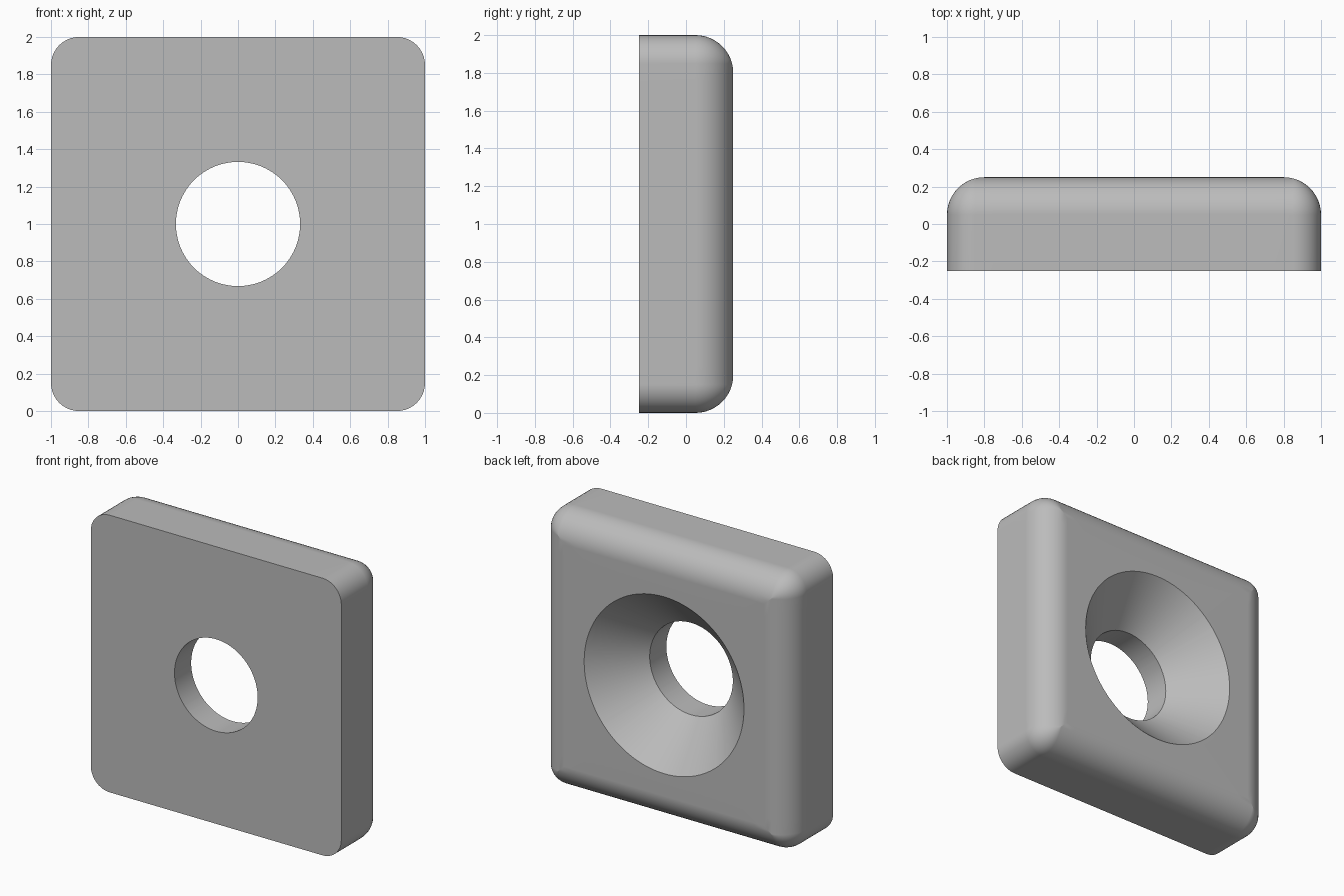
import bpy, bmesh
from math import sin, cos, tan, atan2, pi

cube = bpy.data.objects.get("Cube")
if cube:
    bpy.data.objects.remove(cube, do_unlink=True)

HALF, CORNER, FILLET = 1.0, 0.15, 0.2
FRONT, BACK = -0.25, 0.25
HOLE_R, SINK_R, SINK_FLOOR = 0.332, 0.638, -0.06
ARC, SIDE, STEPS = 10, 24, 12


def outline(inset):
    """Rounded square, moved inward by inset; corners turn sharp when used up."""
    half = HALF - inset
    r = max(CORNER - inset, 0)
    c = half - r
    flat = atan2(HALF - CORNER, HALF)
    quarter = [(half, c * tan(flat * (2 * i / SIDE - 1)) / tan(flat))
               for i in range(SIDE)]
    quarter += [(c + r * cos(a), c + r * sin(a))
                for a in (pi / 2 * i / ARC for i in range(ARC))]
    points = []
    for _ in range(4):
        points += quarter
        quarter = [(-v, u) for u, v in quarter]
    return points


angles = [atan2(v, u) for u, v in outline(0)]


def circle(r):
    return [(r * cos(a), r * sin(a)) for a in angles]


# Cross-sections from the front edge, over the back fillet, and through the hole
sections = [(FRONT, outline(0))]
for i in range(STEPS + 1):
    a = pi / 2 * i / STEPS
    sections.append((BACK - FILLET * (1 - sin(a)), outline(FILLET * (1 - cos(a)))))
sections += [(BACK, circle(SINK_R)), (SINK_FLOOR, circle(HOLE_R)),
             (FRONT, circle(HOLE_R))]

# Loft the sections into one closed ring-shaped solid
bm = bmesh.new()
rings = [[bm.verts.new((u, y, v + HALF)) for u, v in pts] for y, pts in sections]
n = len(angles)
for k, ring in enumerate(rings):
    following = rings[(k + 1) % len(rings)]
    for i in range(n):
        j = (i + 1) % n
        bm.faces.new((ring[i], ring[j], following[j], following[i]))
bmesh.ops.remove_doubles(bm, verts=bm.verts, dist=0.0001)
bmesh.ops.recalc_face_normals(bm, faces=bm.faces)
mesh = bpy.data.meshes.new("countersunk_plate")
bm.to_mesh(mesh)
bm.free()

plate = bpy.data.objects.new("countersunk_plate", mesh)
bpy.context.collection.objects.link(plate)

# Plain grey finish
grey = bpy.data.materials.new("grey")
grey.use_nodes = True
colour = (0.5, 0.5, 0.5, 1)
grey.diffuse_color = colour
grey.node_tree.nodes["Principled BSDF"].inputs["Base Color"].default_value = colour
mesh.materials.append(grey)

# Smooth fillets with crisp rims and flat faces
bpy.ops.object.select_all(action='DESELECT')
plate.select_set(True)
bpy.context.view_layer.objects.active = plate
bpy.ops.object.shade_smooth_by_angle(angle=pi / 6)
weighted = plate.modifiers.new("flat_faces", 'WEIGHTED_NORMAL')
weighted.keep_sharp = True
